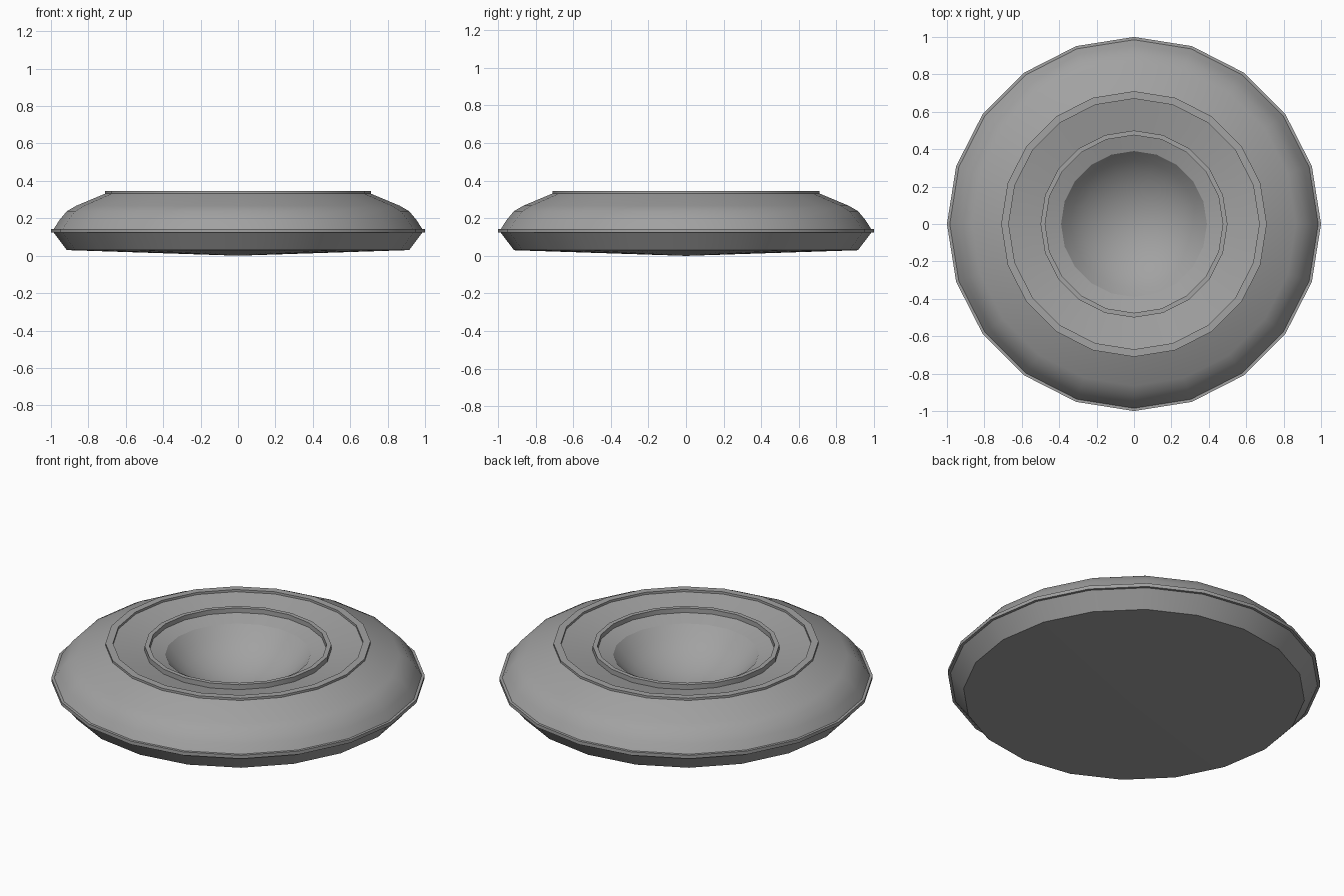
import bpy
import bmesh
from math import cos, sin, pi, radians

SIDES = 20

cube = bpy.data.objects.get("Cube")
if cube:
    bpy.data.objects.remove(cube, do_unlink=True)

GREY = (0.36, 0.36, 0.36, 1.0)
grey = bpy.data.materials.new("plain grey")
grey.use_nodes = True
grey.diffuse_color = GREY
grey.node_tree.nodes["Principled BSDF"].inputs["Base Color"].default_value = GREY


def lathe(name, profile):
    """Turn a (radius, height) profile around z; bottom-out-up-in order faces outward."""
    bm = bmesh.new()
    rings = []
    for r, z in profile:
        if r == 0:
            rings.append([bm.verts.new((0, 0, z))] * SIDES)
        else:
            angles = [2 * pi * i / SIDES for i in range(SIDES)]
            rings.append([bm.verts.new((r * cos(a), r * sin(a), z)) for a in angles])
    for low, high in zip(rings, rings[1:]):
        for i in range(SIDES):
            j = (i + 1) % SIDES
            corners = dict.fromkeys((low[i], low[j], high[j], high[i]))
            bm.faces.new(list(corners))
    mesh = bpy.data.meshes.new(name)
    bm.to_mesh(mesh)
    bm.free()
    mesh.materials.append(grey)
    obj = bpy.data.objects.new(name, mesh)
    bpy.context.collection.objects.link(obj)
    bpy.ops.object.select_all(action="DESELECT")
    obj.select_set(True)
    bpy.context.view_layer.objects.active = obj
    bpy.ops.object.shade_smooth_by_angle(angle=radians(30))
    return obj


# Shallow conical underside and flared lower wall
lathe("underside", [(0, 0), (0.915, 0.03), (0.985, 0.123)])

# Thin band around the widest part
lathe("rim_band", [(0.985, 0.123), (1.0, 0.123), (1.0, 0.143), (0.985, 0.143)])

# Rounded upper body
lathe("upper_body", [(0.985, 0.143), (0.955, 0.19), (0.915, 0.238),
                     (0.865, 0.267), (0.71, 0.332)])

# Raised flat collar with a small step on both sides
lathe("collar", [(0.71, 0.332), (0.71, 0.345), (0.67, 0.345), (0.67, 0.332)])

# Sloping dish between the collar and the inner lip
lathe("dish", [(0.67, 0.332), (0.5, 0.298)])

# Raised inner lip and the ledge inside it
lathe("inner_lip", [(0.5, 0.298), (0.5, 0.327), (0.475, 0.327), (0.475, 0.3)])
lathe("bowl_ledge", [(0.475, 0.3), (0.39, 0.275)])

# Central bowl, a spherical cap sunk below the ledge
EDGE, STEPS = radians(52), 6
radius = 0.39 / sin(EDGE)
bowl = []
for k in range(STEPS, -1, -1):
    a = EDGE * k / STEPS
    bowl.append((radius * sin(a), 0.275 - radius * (cos(a) - cos(EDGE))))
lathe("bowl", bowl)
